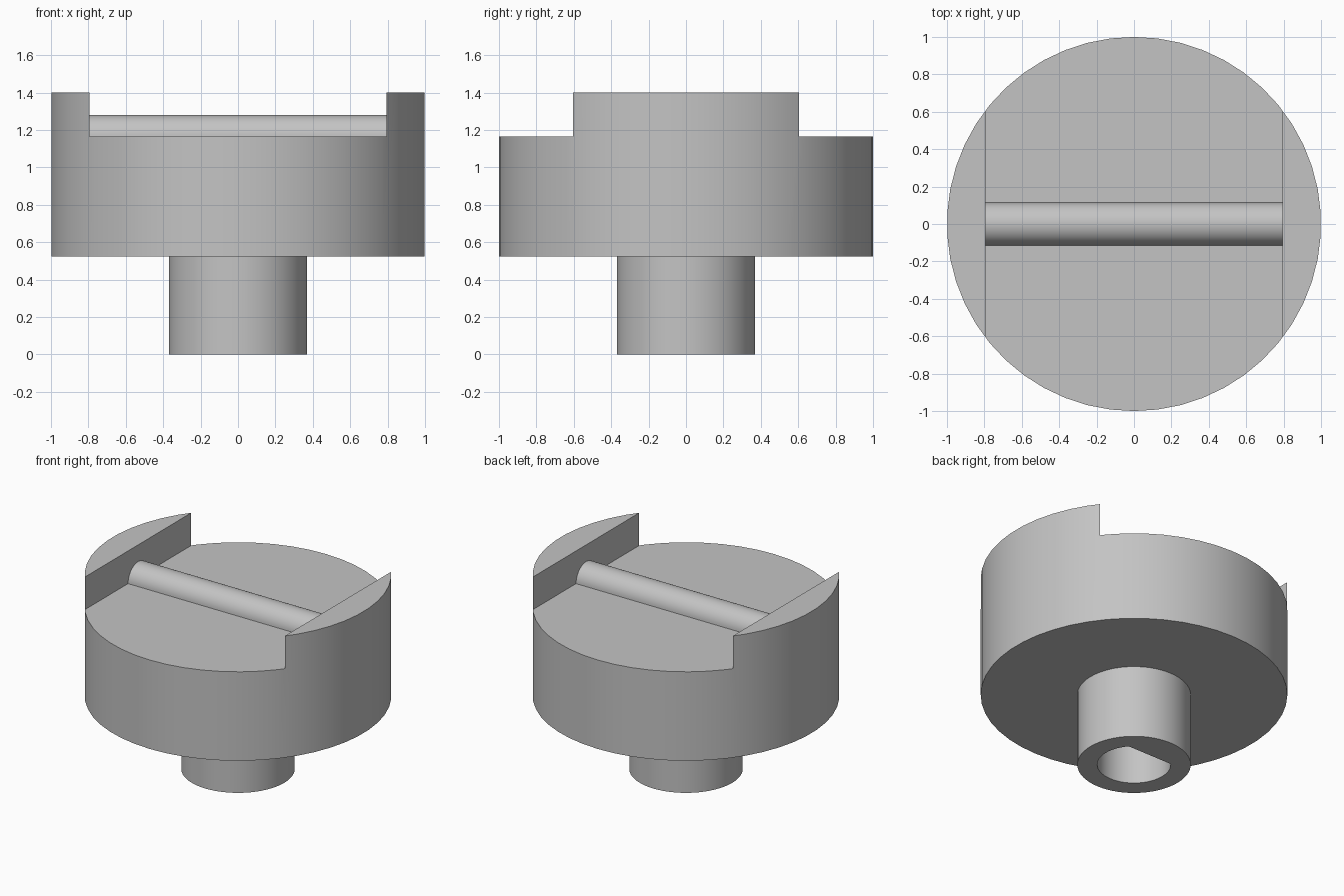
import bpy, bmesh, math
from math import sin, cos, pi, radians

cube = bpy.data.objects.get("Cube")
if cube:
    bpy.data.objects.remove(cube, do_unlink=True)

BODY_R, BODY_LOW, BODY_TOP = 1.0, 0.525, 1.4
SLOT_HALF, SLOT_FLOOR = 0.795, 1.165
STEM_R, HOLE_R, RIB_R = 0.37, 0.24, 0.115

grey = bpy.data.materials.new("light grey")
grey.use_nodes = True
colour = (0.55, 0.55, 0.55, 1)
grey.diffuse_color = colour
grey.node_tree.nodes["Principled BSDF"].inputs["Base Color"].default_value = colour


def make_object(name, bm):
    bmesh.ops.recalc_face_normals(bm, faces=bm.faces)
    mesh = bpy.data.meshes.new(name)
    bm.to_mesh(mesh)
    bm.free()
    mesh.materials.append(grey)
    obj = bpy.data.objects.new(name, mesh)
    bpy.context.collection.objects.link(obj)
    return obj


def select_only(obj):
    bpy.ops.object.select_all(action='DESELECT')
    obj.select_set(True)
    bpy.context.view_layer.objects.active = obj


def smooth(obj):
    select_only(obj)
    bpy.ops.object.shade_smooth_by_angle(angle=radians(30))


def bridge(bm, a, b, closed=True):
    n = len(a)
    for i in range(n if closed else n - 1):
        j = (i + 1) % n
        bm.faces.new((a[i], a[j], b[j], b[i]))


# Round body with a wide slot cut across the top
bm = bmesh.new()
bmesh.ops.create_cone(bm, cap_ends=True, segments=50, radius1=BODY_R, radius2=BODY_R,
                      depth=BODY_TOP - BODY_LOW)
bmesh.ops.translate(bm, verts=bm.verts, vec=(0, 0, (BODY_TOP + BODY_LOW) / 2))
body = make_object("body", bm)

bm = bmesh.new()
bmesh.ops.create_cube(bm, size=1)
bmesh.ops.scale(bm, verts=bm.verts, vec=(2 * SLOT_HALF, 3, 1))
bmesh.ops.translate(bm, verts=bm.verts, vec=(0, 0, SLOT_FLOOR + 0.5))
cutter = make_object("slot_cutter", bm)
cutter.hide_render = True

cut = body.modifiers.new("slot", 'BOOLEAN')
cut.operation = 'DIFFERENCE'
cut.solver = 'EXACT'
cut.object = cutter
select_only(body)
bpy.ops.object.modifier_apply(modifier=cut.name)
bpy.data.objects.remove(cutter, do_unlink=True)
smooth(body)

# Stem with a D-shaped shaft hole, flat towards the back
SEGMENTS = 60
flat_y = HOLE_R * cos(radians(48))
bm = bmesh.new()


def ring(z, hole):
    verts = []
    for i in range(SEGMENTS):
        a = 2 * pi * i / SEGMENTS
        r = STEM_R
        if hole:
            r = min(HOLE_R, flat_y / sin(a)) if sin(a) > 0.1 else HOLE_R
        verts.append(bm.verts.new((r * cos(a), r * sin(a), z)))
    return verts


outer_top, outer_low = ring(BODY_LOW, False), ring(0, False)
hole_low, hole_top = ring(0, True), ring(BODY_LOW, True)
bridge(bm, outer_top, outer_low)
bridge(bm, outer_low, hole_low)
bridge(bm, hole_low, hole_top)
bridge(bm, hole_top, outer_top)
smooth(make_object("stem", bm))

# Half-round rib along the slot floor
bm = bmesh.new()
STEPS = 24
ends = []
for x in (-SLOT_HALF, SLOT_HALF):
    ends.append([bm.verts.new((x, RIB_R * cos(pi * i / STEPS),
                               SLOT_FLOOR + RIB_R * sin(pi * i / STEPS)))
                 for i in range(STEPS + 1)])
bridge(bm, ends[0], ends[1])
for end in ends:
    bm.faces.new(end)
smooth(make_object("rib", bm))
